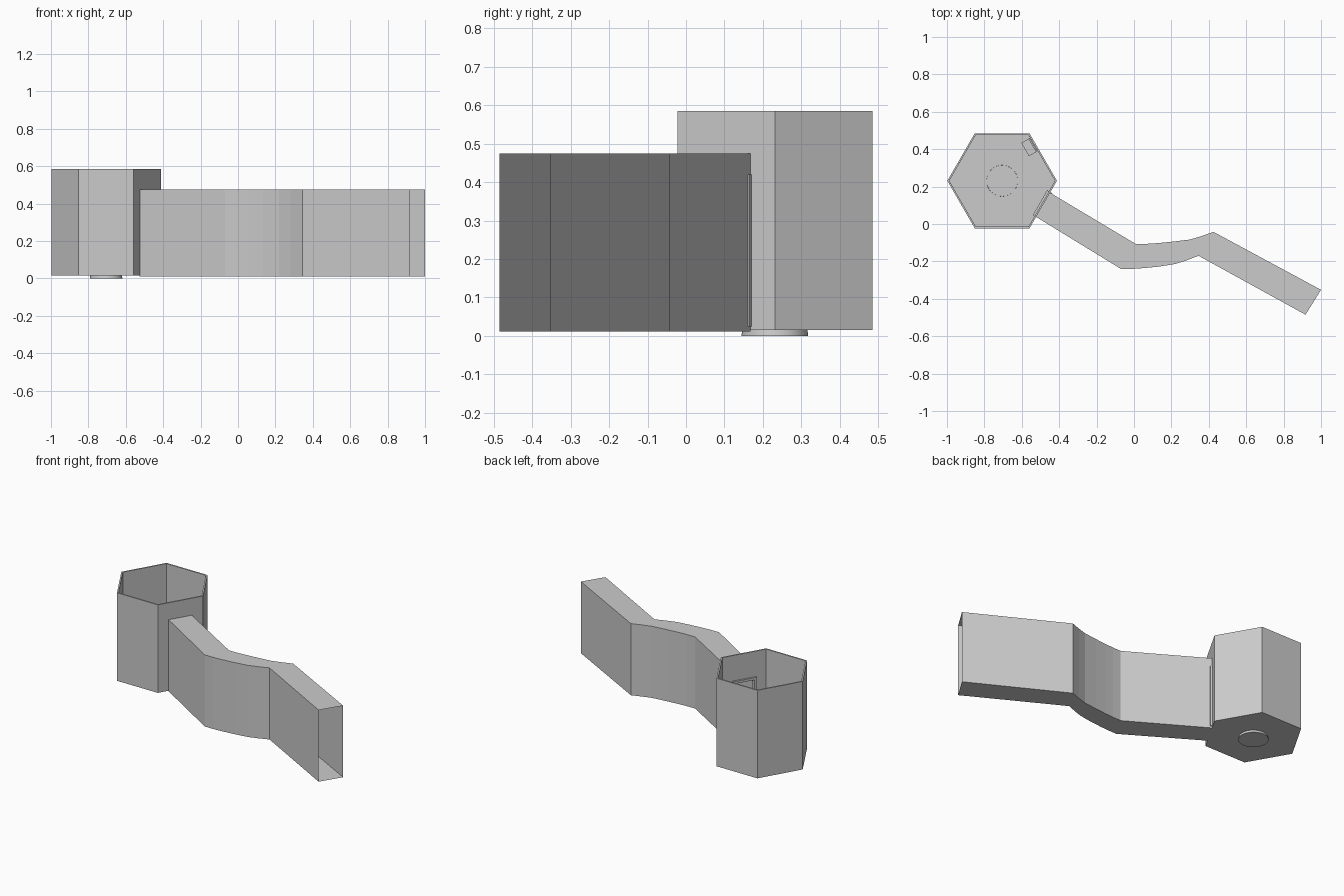
import bpy, bmesh
from math import radians, cos, sin
from mathutils import Vector, Matrix

if "Cube" in bpy.data.objects:
    bpy.data.objects.remove(bpy.data.objects["Cube"])

C = Vector((-0.705, 0.231, 0))      # centre of the six-sided room
R = 0.293                           # room corner radius
A = R * cos(radians(30))            # distance from centre to a wall


def mesh_object(name, bm):
    me = bpy.data.meshes.new(name)
    bmesh.ops.recalc_face_normals(bm, faces=bm.faces)
    bm.to_mesh(me)
    bm.free()
    ob = bpy.data.objects.new(name, me)
    bpy.context.collection.objects.link(ob)
    return ob


def wall_frame(angle):
    # local x = outward through the wall, local y = along the wall
    return Matrix.Translation(C) @ Matrix.Rotation(radians(angle), 4, 'Z')


def boxes(name, frame, specs):
    # each spec: x0, x1, y0, y1, z0, z1 in the wall frame
    bm = bmesh.new()
    for x0, x1, y0, y1, z0, z1 in specs:
        m = frame @ Matrix.Translation(((x0 + x1) / 2, (y0 + y1) / 2, (z0 + z1) / 2))
        m = m @ Matrix.Diagonal((x1 - x0, y1 - y0, z1 - z0, 1))
        bmesh.ops.create_cube(bm, size=1, matrix=m)
    return mesh_object(name, bm)


# Six-sided room: floor and thin walls, open at the top
bm = bmesh.new()
low, high = [], []
for i in range(6):
    p = C + Vector((cos(radians(60 * i)), sin(radians(60 * i)), 0)) * R
    low.append(bm.verts.new(p + Vector((0, 0, 0.015))))
    high.append(bm.verts.new(p + Vector((0, 0, 0.585))))
for i in range(6):
    j = (i + 1) % 6
    bm.faces.new((low[i], low[j], high[j], high[i]))
bm.faces.new(low[::-1])
bm.normal_update()
me = bpy.data.meshes.new("room_shell")
bm.to_mesh(me)
bm.free()
room = bpy.data.objects.new("room_shell", me)
bpy.context.collection.objects.link(room)
shell = room.modifiers.new("thickness", 'SOLIDIFY')
shell.thickness = 0.009
shell.offset = -1
shell.use_even_offset = True

# Doorway opening towards the corridor
door = wall_frame(-30)
cutter = boxes("doorway_cutter", door, [(A - 0.06, A + 0.05, -0.062, 0.062, 0.028, 0.405)])
cutter.hide_render = True
cutter.hide_viewport = False
cutter.display_type = 'WIRE'
cut = room.modifiers.new("doorway", 'BOOLEAN')
cut.operation = 'DIFFERENCE'
cut.solver = 'EXACT'
cut.object = cutter

# Door frame around the opening
f0, f1 = A - 0.02, A + 0.012
boxes("door_frame", door, [
    (f0, f1, -0.077, -0.062, 0.024, 0.42),
    (f0, f1, 0.062, 0.077, 0.024, 0.42),
    (f0, f1, -0.062, 0.062, 0.405, 0.42),
])

# Round foot under the room floor
bm = bmesh.new()
bmesh.ops.create_cone(bm, cap_ends=True, segments=48, radius1=0.087, radius2=0.083,
                      depth=0.026, matrix=Matrix.Translation(C + Vector((0, 0, 0.013))))
foot = mesh_object("round_foot", bm)
bpy.context.view_layer.objects.active = foot
foot.select_set(True)
bpy.ops.object.shade_smooth_by_angle()

# Small chair against the rear right wall
seat = wall_frame(30)
c0, c1, s0, s1 = 0.19, 0.242, 0.042, 0.124
legs = [(x, x + 0.008, y, y + 0.008, 0.024, 0.095)
        for x in (c0, c1 - 0.008) for y in (s0, s1 - 0.008)]
boxes("chair", seat, legs + [
    (c0, c1, s0, s1, 0.095, 0.105),
    (c1 - 0.008, c1, s0, s1, 0.105, 0.19),
])

# Corridor: thin rectangular tube, open at both ends
back_side = [(-0.45, 0.168), (0.01, -0.107), (0.07, -0.106), (0.13, -0.102), (0.21, -0.094),
             (0.30, -0.083), (0.36, -0.065), (0.425, -0.042), (1.0, -0.352)]
front_side = [(-0.527, 0.04), (-0.07, -0.24), (-0.01, -0.24), (0.05, -0.236), (0.13, -0.228),
              (0.22, -0.214), (0.28, -0.195), (0.345, -0.17), (0.917, -0.485)]
bm = bmesh.new()
rings = []
for (bx, by), (fx, fy) in zip(back_side, front_side):
    rings.append([bm.verts.new(p) for p in ((fx, fy, 0.011), (bx, by, 0.011),
                                            (bx, by, 0.475), (fx, fy, 0.475))])
for a, b in zip(rings, rings[1:]):
    for i in range(4):
        j = (i + 1) % 4
        bm.faces.new((a[i], a[j], b[j], b[i]))
mesh_object("corridor", bm)
